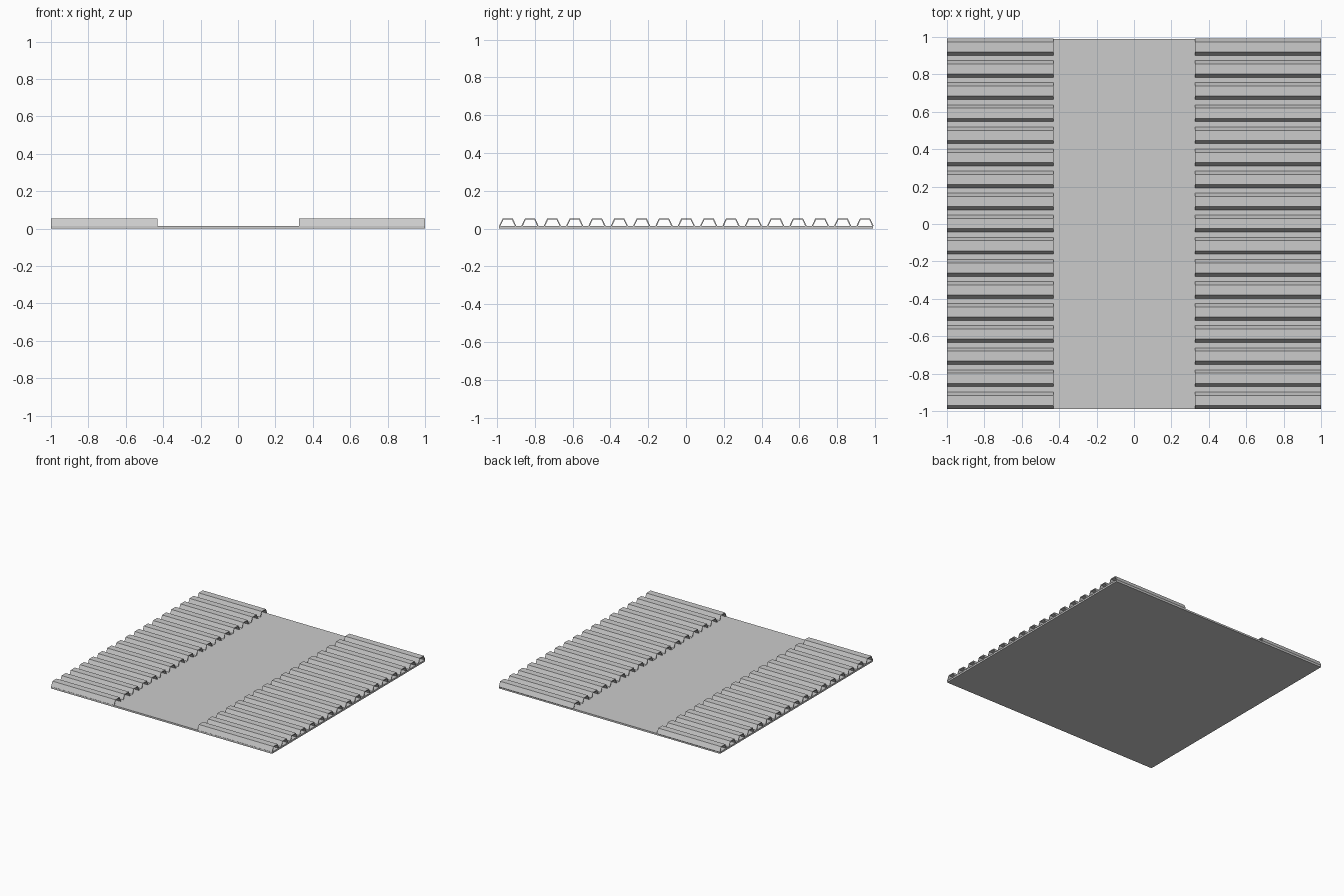
import bpy

if "Cube" in bpy.data.objects:
    bpy.data.objects.remove(bpy.data.objects["Cube"])

RIBS = 17
PITCH = 0.1181
Y0 = -0.988        # front edge of the first rib
BASE_T = 0.014
TOP = 0.053
T = 0.006          # sheet thickness
W, SLOPE = 0.09, 0.018


def extrude_x(name, loop, x0, x1, strips):
    """Sweep a (y, z) outline along x; strips lists the end-cap faces."""
    n = len(loop)
    verts = [(x, y, z) for x in (x0, x1) for y, z in loop]
    faces = [(i, (i + 1) % n, (i + 1) % n + n, i + n) for i in range(n)]
    faces += [tuple(reversed(s)) for s in strips]
    faces += [tuple(i + n for i in s) for s in strips]
    me = bpy.data.meshes.new(name)
    me.from_pydata(verts, [], faces)
    me.update()
    ob = bpy.data.objects.new(name, me)
    bpy.context.collection.objects.link(ob)
    return ob


# Flat backing plate
y1 = -Y0
extrude_x("base_plate", [(Y0, 0), (y1, 0), (y1, BASE_T), (Y0, BASE_T)],
          -1, 1, [(0, 1, 2, 3)])

# Corrugated sheet outline: outer skin forward, inner skin back
outer, inner = [], []
zb = BASE_T - T + 0.001
for i in range(RIBS):
    y = Y0 + i * PITCH
    outer += [(y, zb + T), (y + SLOPE, TOP), (y + W - SLOPE, TOP), (y + W, zb + T)]
    d = 0.004
    inner += [(y + d, zb), (y + SLOPE + d, TOP - T),
              (y + W - SLOPE - d, TOP - T), (y + W - d, zb)]
n = len(outer)
loop = inner + outer[::-1]
caps = [(i, i + 1, 2 * n - 2 - i, 2 * n - 1 - i) for i in range(n - 1)]

# Two corrugated strips with a flat channel between them
extrude_x("left_corrugated_sheet", loop, -1, -0.43, caps)
extrude_x("right_corrugated_sheet", loop, 0.325, 1, caps)
